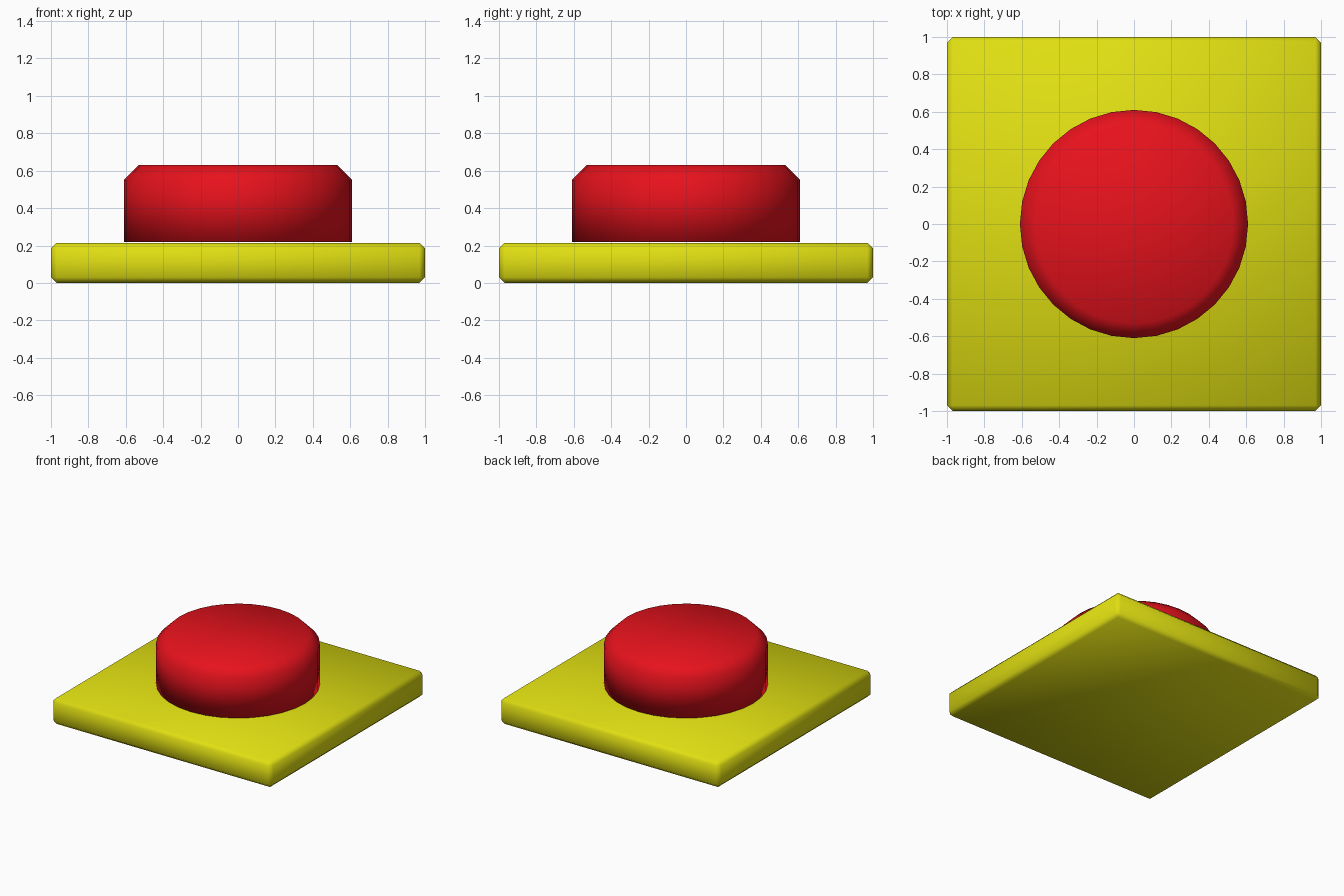
import bpy, bmesh
from math import cos, sin, tau

if "Cube" in bpy.data.objects:
    bpy.data.objects.remove(bpy.data.objects["Cube"])


def finish(name, bm, color):
    bmesh.ops.recalc_face_normals(bm, faces=bm.faces)
    for f in bm.faces:
        f.smooth = True
    mesh = bpy.data.meshes.new(name)
    bm.to_mesh(mesh)
    bm.free()
    mat = bpy.data.materials.new(name + "_color")
    mat.diffuse_color = color
    mat.use_nodes = True
    mat.node_tree.nodes["Principled BSDF"].inputs["Base Color"].default_value = mat.diffuse_color
    mesh.materials.append(mat)
    obj = bpy.data.objects.new(name, mesh)
    bpy.context.collection.objects.link(obj)
    return obj


# Square base plate with small chamfers on every edge
bm = bmesh.new()
bmesh.ops.create_cube(bm, size=1)
for v in bm.verts:
    v.co = (v.co.x * 2, v.co.y * 2, (v.co.z + 0.5) * 0.214)
bmesh.ops.bevel(bm, geom=bm.edges[:], offset=0.03, segments=1,
                affect='EDGES', profile=0.5)
finish("base_plate", bm, (0.75, 0.74, 0.006, 1))

# Round push button: 32 sides, chamfered top rim
SIDES = 32
bm = bmesh.new()
rings = [[bm.verts.new((r * cos(tau * i / SIDES), r * sin(tau * i / SIDES), z))
          for i in range(SIDES)]
         for r, z in ((0.61, 0.22), (0.61, 0.55), (0.53, 0.63))]
for low, high in zip(rings, rings[1:]):
    for i in range(SIDES):
        j = (i + 1) % SIDES
        bm.faces.new((low[i], low[j], high[j], high[i]))
bm.faces.new(rings[0][::-1])
bm.faces.new(rings[-1])
finish("push_button", bm, (0.8, 0.006, 0.012, 1))
